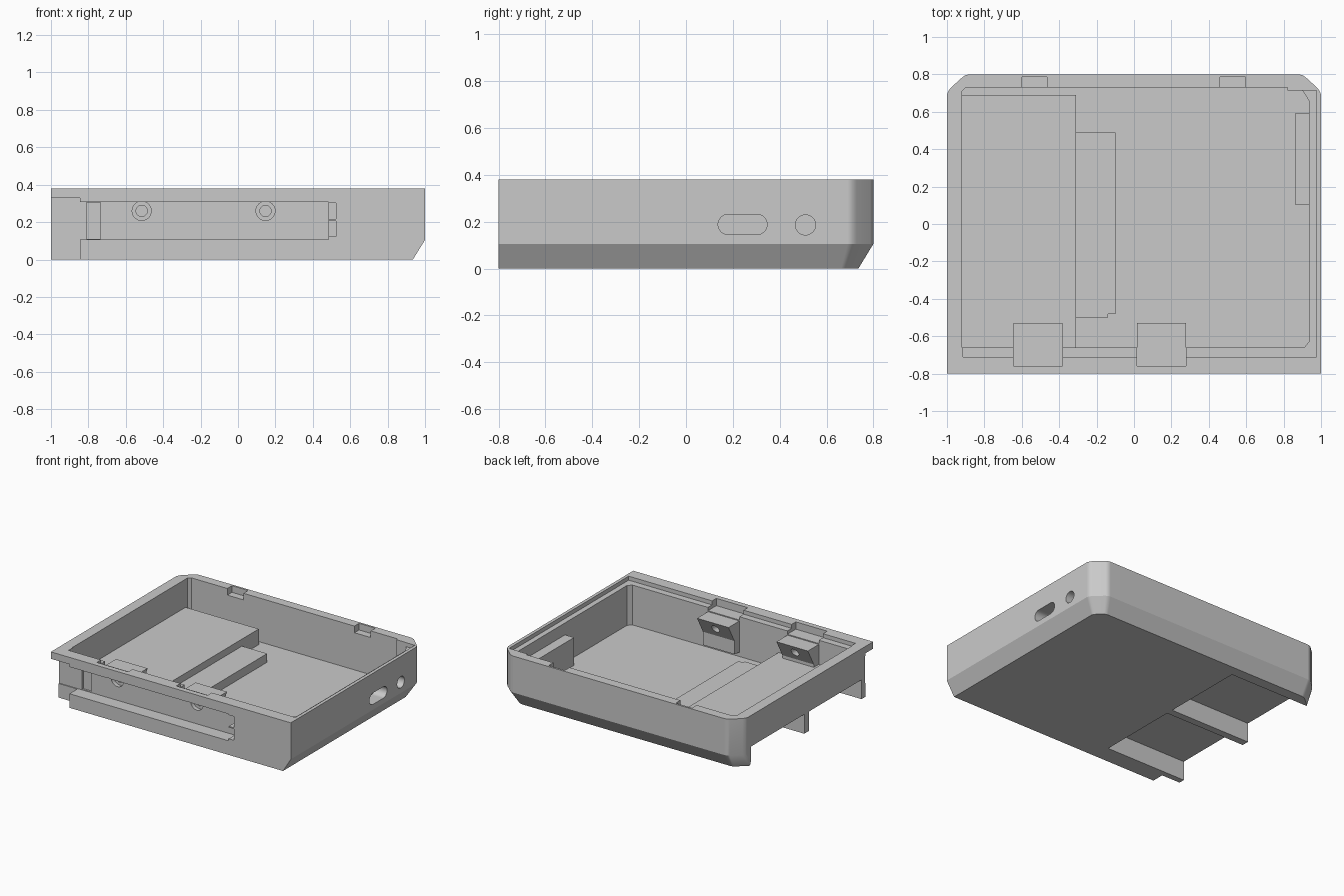
import bpy, bmesh, math
from mathutils import Vector

old = bpy.data.objects.get("Cube")
if old:
    bpy.data.objects.remove(old, do_unlink=True)

grey = bpy.data.materials.new("matte_grey")
grey.use_nodes = True
colour = (0.59, 0.59, 0.59, 1)
grey.diffuse_color = colour
grey.node_tree.nodes["Principled BSDF"].inputs["Base Color"].default_value = colour


def loft(name, rings):
    """Closed solid through matching rings of points."""
    bm = bmesh.new()
    loops = [[bm.verts.new(p) for p in ring] for ring in rings]
    for a, b in zip(loops, loops[1:]):
        for i in range(len(a)):
            j = (i + 1) % len(a)
            bm.faces.new((a[i], a[j], b[j], b[i]))
    bm.faces.new(loops[0][::-1])
    bm.faces.new(loops[-1])
    bmesh.ops.recalc_face_normals(bm, faces=bm.faces)
    mesh = bpy.data.meshes.new(name)
    bm.to_mesh(mesh)
    bm.free()
    mesh.materials.append(grey)
    obj = bpy.data.objects.new(name, mesh)
    bpy.context.collection.objects.link(obj)
    return obj


def prism(name, plan, z0, z1):
    return loft(name, [[(x, y, z) for x, y in plan] for z in (z0, z1)])


def box(name, x0, x1, y0, y1, z0, z1):
    return prism(name, [(x0, y0), (x1, y0), (x1, y1), (x0, y1)], z0, z1)


def rod(name, start, axis, length, radius, sides=32):
    """Cylinder running from start along the x or y axis."""
    d = Vector((1, 0, 0)) if axis == "x" else Vector((0, 1, 0))
    side = Vector((0, 1, 0)) if axis == "x" else Vector((1, 0, 0))
    angles = [2 * math.pi * i / sides for i in range(sides)]
    ring = [Vector(start) + radius * (math.cos(a) * side + Vector((0, 0, math.sin(a)))) for a in angles]
    return loft(name, [ring, [p + d * length for p in ring]])


def combine(tool, operation="DIFFERENCE"):
    """Cut a tool from the case, or join it on."""
    mod = case.modifiers.new("join", "BOOLEAN")
    mod.operation = operation
    mod.solver = "EXACT"
    mod.object = tool
    bpy.context.view_layer.objects.active = case
    bpy.ops.object.modifier_apply(modifier=mod.name)
    bpy.data.objects.remove(tool, do_unlink=True)


# Outer shell: clipped rear corners, chamfer under the right and rear sides
corner = [(1, 0.69), (0.993, 0.71), (0.98, 0.728), (0.915, 0.787), (0.9, 0.796), (0.88, 0.8)]
right_foot = [(0.935, 0.662), (0.93, 0.676), (0.92, 0.69), (0.878, 0.727), (0.866, 0.733), (0.85, 0.736)]
plan = [(-1, -0.8), (1, -0.8)] + corner + [(-x, y) for x, y in reversed(corner)]
foot = [(-1, -0.8), (0.935, -0.8)] + right_foot + [(-x, y * 0.92) for x, y in reversed(corner)]
case = loft("case_tray", [[(x, y, 0) for x, y in foot],
                          [(x, y, 0.105) for x, y in plan],
                          [(x, y, 0.38) for x, y in plan]])

# Inner cavity with a shallow lid ledge round the rim
combine(prism("cavity", [(-0.92, -0.66), (0.91, -0.66), (0.935, -0.63), (0.935, 0.66), (0.9, 0.715),
                         (0.82, 0.715), (0.82, 0.73), (-0.9, 0.73), (-0.92, 0.71)], 0.05, 0.5))
combine(box("lid_ledge", -0.915, 0.975, -0.71, 0.713, 0.35, 0.5))

# Raised floor steps and port support
combine(box("high_step", -0.95, -0.31, -0.68, 0.69, 0.02, 0.168), "UNION")
combine(prism("low_step", [(-0.4, -0.5), (-0.14, -0.5), (-0.14, -0.48), (-0.1, -0.48),
                           (-0.1, 0.49), (-0.4, 0.49)], 0.03, 0.115), "UNION")
combine(box("port_support", 0.86, 0.945, 0.105, 0.59, 0.04, 0.26), "UNION")

# Screw blocks: sloping face above an upright base, with a notch in the rim behind
block_profile = [(-0.68, 0.08), (-0.6, 0.09), (-0.6, 0.19), (-0.53, 0.318), (-0.68, 0.318)]
for x0 in (-0.645, 0.017):
    x1 = x0 + 0.262
    combine(loft("screw_block", [[(x, y, z) for y, z in block_profile] for x in (x0, x1)]), "UNION")
    combine(box("rim_notch", x0, x1, -0.76, -0.5, 0.325, 0.5))

# Open bays beneath the left side, leaving ribs between them
for y0, y1 in ((-0.662, -0.035), (0.02, 0.655)):
    combine(box("bay", -1.2, -0.325, y0, y1, -0.1, 0.146))

# Front rail slot, stepped left end, groove and end pockets
combine(box("rail_slot", -1.2, 0.483, -1, -0.7, 0.106, 0.308))
combine(box("corner_step", -1.2, -0.845, -1, -0.707, -0.1, 0.328))
combine(box("groove", -0.81, -0.735, -0.9, -0.685, 0.11, 0.304))
for z0 in (0.122, 0.216):
    combine(box("end_pocket", 0.45, 0.525, -1, -0.72, z0, z0 + 0.085))

# Screw holes through the front wall
for x in (-0.515, 0.147):
    combine(rod("screw_hole", (x, -0.9, 0.26), "y", 0.5, 0.03))
    combine(rod("screw_recess", (x, -0.9, 0.26), "y", 0.23, 0.051))

# Right side ports, the oblong one closed behind by its support
for y in (0.18, 0.303):
    combine(rod("port_end", (0.9, y, 0.188), "x", 0.3, 0.043))
combine(box("port_middle", 0.899, 1.2, 0.18, 0.303, 0.1451, 0.2309))
combine(rod("round_port", (0.9, 0.51, 0.186), "x", 0.3, 0.043))

# Rear clip notches
for x0 in (-0.6, 0.46):
    combine(box("clip_notch", x0, x0 + 0.135, 0.7, 0.785, 0.33, 0.5))

# Smooth round corners while keeping the broad walls flat
bpy.ops.object.select_all(action="DESELECT")
case.select_set(True)
bpy.context.view_layer.objects.active = case
bpy.ops.object.shade_smooth_by_angle(angle=math.radians(25))
weighted = case.modifiers.new("flat_walls", "WEIGHTED_NORMAL")
weighted.keep_sharp = True
